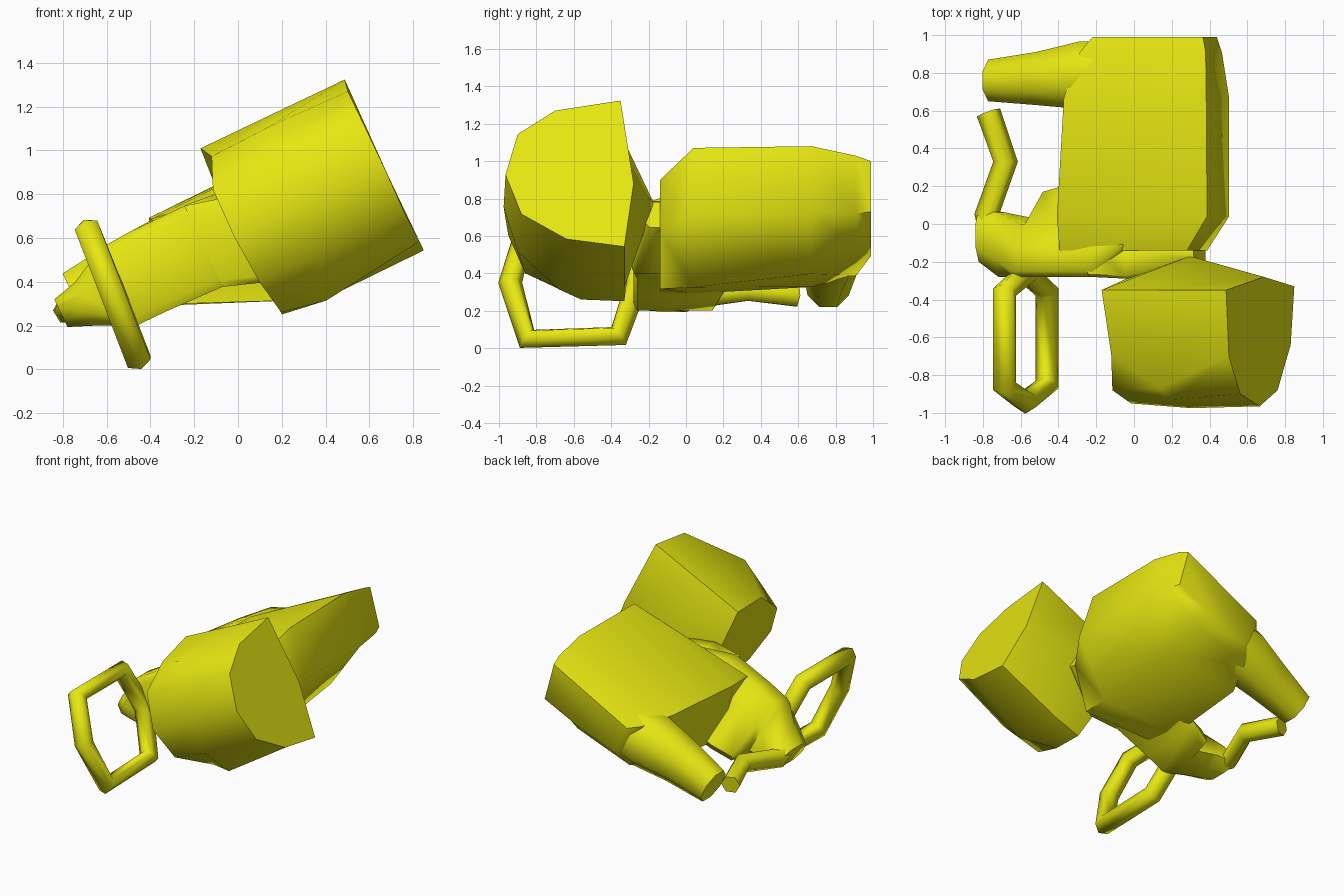
import bpy, bmesh, math
from mathutils import Vector

if "Cube" in bpy.data.objects:
    bpy.data.objects.remove(bpy.data.objects["Cube"])

TILT = math.radians(25.5)
C, S = math.cos(TILT), math.sin(TILT)

yellow = bpy.data.materials.new("yellow")
yellow.diffuse_color = (0.8, 0.8, 0.006, 1)
yellow.use_nodes = True
yellow.node_tree.nodes["Principled BSDF"].inputs["Base Color"].default_value = yellow.diffuse_color


def tilt(u, y, w):
    """Point in the tilted frame (u along the body, w across it)."""
    return Vector((C * u - S * w, y, S * u + C * w))


def finish(ob, angle=60):
    ob.data.materials.append(yellow)
    bpy.ops.object.select_all(action='DESELECT')
    ob.select_set(True)
    bpy.context.view_layer.objects.active = ob
    bpy.ops.object.shade_smooth_by_angle(angle=math.radians(angle))


def loft(name, rings):
    """Skin a list of equal-length rings and cap both ends."""
    bm = bmesh.new()
    loops = [[bm.verts.new(tilt(*p)) for p in r] for r in rings]
    n = len(loops[0])
    for a, b in zip(loops, loops[1:]):
        for i in range(n):
            j = (i + 1) % n
            bm.faces.new((a[i], a[j], b[j], b[i]))
    bm.faces.new(loops[0])
    bm.faces.new(loops[-1])
    bmesh.ops.recalc_face_normals(bm, faces=bm.faces)
    me = bpy.data.meshes.new(name)
    bm.to_mesh(me)
    bm.free()
    ob = bpy.data.objects.new(name, me)
    bpy.context.collection.objects.link(ob)
    finish(ob)


def octagon(u, y0, y1, w0, w1, cut=0.28):
    """Box section with chamfered corners at station u."""
    a, b = (y1 - y0) * cut, (w1 - w0) * cut
    return [(u, y, w) for y, w in (
        (y0 + a, w0), (y1 - a, w0), (y1, w0 + b), (y1, w1 - b),
        (y1 - a, w1), (y0 + a, w1), (y0, w1 - b), (y0, w0 + b))]


def wedge(u, foot, w0, w1):
    """Connector section: upright front, back sloping out to a low foot."""
    return [(u, y, w) for y, w in (
        (-.26, w0), (foot - .03, w0), (foot, w0 + .05), (0, w1 - .12),
        (-.12, w1), (-.25, w1), (-.28, w1 - .04), (-.28, w0 + .04))]


def tube(name, points, radius, cyclic=False):
    cu = bpy.data.curves.new(name, 'CURVE')
    cu.dimensions = '3D'
    sp = cu.splines.new('POLY')
    sp.points.add(len(points) - 1)
    for p, co in zip(sp.points, points):
        p.co = (*co, 1)
    sp.use_cyclic_u = cyclic
    cu.bevel_depth = radius
    cu.bevel_resolution = 1
    cu.use_fill_caps = not cyclic
    ob = bpy.data.objects.new(name, cu)
    bpy.context.collection.objects.link(ob)
    bpy.ops.object.select_all(action='DESELECT')
    ob.select_set(True)
    bpy.context.view_layer.objects.active = ob
    bpy.ops.object.convert(target='MESH')
    finish(bpy.context.object, 70)


# Front body: rounded front bowed in the middle, back swelling to the neck
left = [(.29, -.33, .14), (.29, -.56, .15), (.26, -.86, .32), (.245, -.95, .55),
        (.25, -.88, .79), (.31, -.69, .93), (.28, -.35, .985), (.25, -.28, .57)]
middle = [(.5, -.33, .12), (.5, -.68, .11), (.55, -.9, .31), (.6, -.975, .55),
          (.6, -.93, .8), (.6, -.87, .94), (.6, -.35, .985), (.6, -.17, .57)]
right = [(1.0, -.33, .125), (1.0, -.64, .17), (.995, -.88, .32), (1, -.965, .55),
         (1.0, -.9, .79), (1.0, -.7, .93), (1.01, -.35, .985), (1.0, -.28, .5)]
loft("front_body", [left, middle, right])

# Back body: sections from the neck to the far end
sections = [
    (-.14, [(-.06, .79), (.64, .69), (.62, .4), (.4, .16), (-.1, .38)]),
    (.04, [(-.07, .8), (.81, .8), (.765, .435), (.4, .17), (-.16, .4)]),
    (.67, [(-.03, .8), (.81, .81), (.765, .435), (.42, .24), (-.12, .42)]),
    (.91, [(.04, .75), (.785, .765), (.73, .45), (.44, .39), (.0, .43)]),
    (.99, [(.1, .72), (.76, .745), (.71, .47), (.45, .47), (.1, .5)])]
loft("back_body", [[(u, y, w) for u, w in pts] for y, pts in sections])

# Thick arm leaving the back body to the left
loft("arm", [octagon(-.535, .65, .87, .5, .74),
             octagon(-.25, .63, .91, .46, .775),
             octagon(.0, .61, .965, .41, .79),
             octagon(.3, .62, .97, .4, .72)])

# Connector block between the ring, the link and the back body
loft("connector", [octagon(-.62, -.2, .08, .51, .65),
                   octagon(-.5, -.28, .06, .46, .68),
                   wedge(-.37, .03, .4, .75),
                   wedge(-.33, .17, .38, .77),
                   wedge(-.18, .21, .38, .78),
                   wedge(.12, .21, .37, .78),
                   octagon(.32, -.12, .2, .3, .76, .08)])

# Neck joining the two bodies
loft("neck", [octagon(.1, -.28, -.1, .37, .78, .08),
              octagon(.3, -.29, -.1, .3, .73, .08),
              octagon(.62, -.22, -.1, .42, .57, .2)])

# Thin bent link hanging from the connector
tube("thin_link", [(-.74, -.12, .29), (-.78, .05, .27),
                   (-.68, .33, .31), (-.77, .59, .28)], .065)

# Six-sided flat ring
tube("ring", [(-.685, -.36, .635), (-.685, -.86, .635), (-.575, -.94, .35),
              (-.46, -.85, .05), (-.46, -.36, .065), (-.57, -.26, .35)],
     .064, True)
